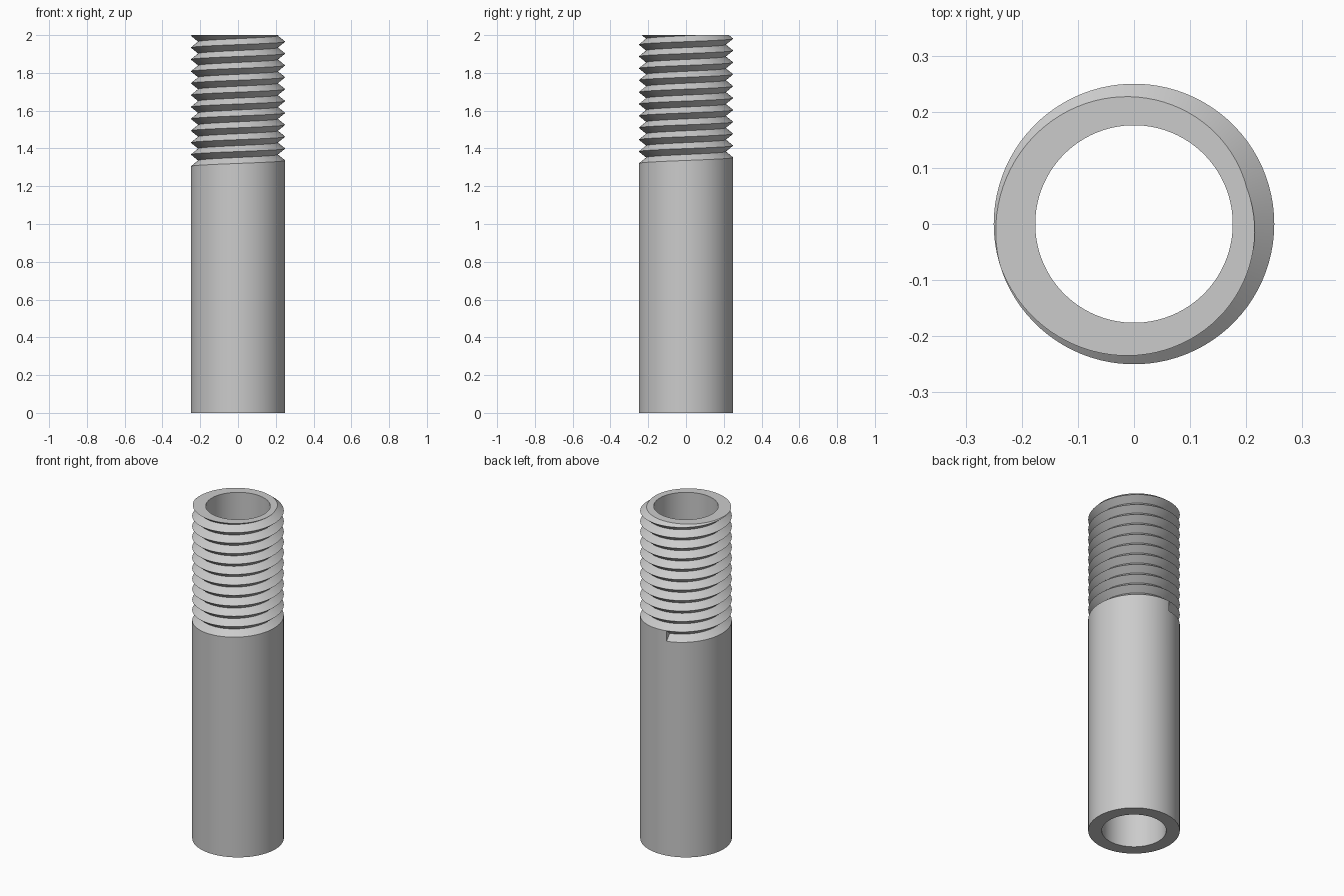
import bpy
import bmesh
from math import cos, sin, pi, radians

default_cube = bpy.data.objects.get("Cube")
if default_cube:
    bpy.data.objects.remove(default_cube, do_unlink=True)

SEGMENTS = 90
HEIGHT = 2.0
OUTER, ROOT, BORE = 0.25, 0.211, 0.176
PITCH = 0.0629
THREAD_START_Z = 1.291
THREAD_START_ANGLE = radians(100)
TURNS = 13  # runs past the top, then gets trimmed flat

steel = bpy.data.materials.new("grey_steel")
steel.use_nodes = True
grey = (0.6, 0.6, 0.6, 1)
steel.diffuse_color = grey
steel.node_tree.nodes["Principled BSDF"].inputs["Base Color"].default_value = grey

bm = bmesh.new()


def point(radius, step, z):
    a = THREAD_START_ANGLE + 2 * pi * step / SEGMENTS
    return bm.verts.new((radius * cos(a), radius * sin(a), z))


def ring(radius, z):
    return [point(radius, i, z) for i in range(SEGMENTS)]


def helix(radius, z, steps):
    return [point(radius, i, z + PITCH * i / SEGMENTS) for i in range(steps)]


# Helical crest and groove root lines
count = SEGMENTS * TURNS
crest = helix(OUTER, THREAD_START_Z, count + SEGMENTS)
root = helix(ROOT, THREAD_START_Z + PITCH / 2, count)

# V-shaped thread flanks, with a flat wall where the groove begins
for i in range(count - 1):
    j = i + SEGMENTS
    bm.faces.new((crest[i], crest[i + 1], root[i + 1], root[i]))
    bm.faces.new((root[i], root[i + 1], crest[j + 1], crest[j]))
bm.faces.new((crest[0], root[0], crest[SEGMENTS]))

# Plain shank, bore and bottom rim
base = ring(OUTER, 0)
bore_low = ring(BORE, 0)
bore_high = ring(BORE, HEIGHT + PITCH)
for i in range(SEGMENTS):
    k = (i + 1) % SEGMENTS
    if k:
        bm.faces.new((base[i], base[k], crest[k], crest[i]))
    else:
        bm.faces.new((base[i], base[0], crest[0], crest[SEGMENTS], crest[i]))
    bm.faces.new((bore_low[k], bore_low[i], bore_high[i], bore_high[k]))
    bm.faces.new((base[k], base[i], bore_low[i], bore_low[k]))

# Trim the thread flat at the top and close the rim
bmesh.ops.bisect_plane(bm, geom=bm.verts[:] + bm.edges[:] + bm.faces[:],
                       plane_co=(0, 0, HEIGHT), plane_no=(0, 0, 1), clear_outer=True)
loose = [v for v in bm.verts if not v.link_faces]
bmesh.ops.delete(bm, geom=loose, context='VERTS')
rim = [e for e in bm.edges if e.is_boundary
       and all(abs(v.co.z - HEIGHT) < 1e-4 for v in e.verts)]
bmesh.ops.triangle_fill(bm, edges=rim, use_beauty=True, normal=(0, 0, 1))
bmesh.ops.recalc_face_normals(bm, faces=bm.faces[:])

mesh = bpy.data.meshes.new("threaded_pipe")
bm.to_mesh(mesh)
bm.free()
mesh.materials.append(steel)
pipe = bpy.data.objects.new("threaded_pipe", mesh)
bpy.context.collection.objects.link(pipe)

bpy.ops.object.select_all(action='DESELECT')
pipe.select_set(True)
bpy.context.view_layer.objects.active = pipe
bpy.ops.object.shade_smooth_by_angle(angle=radians(30))
